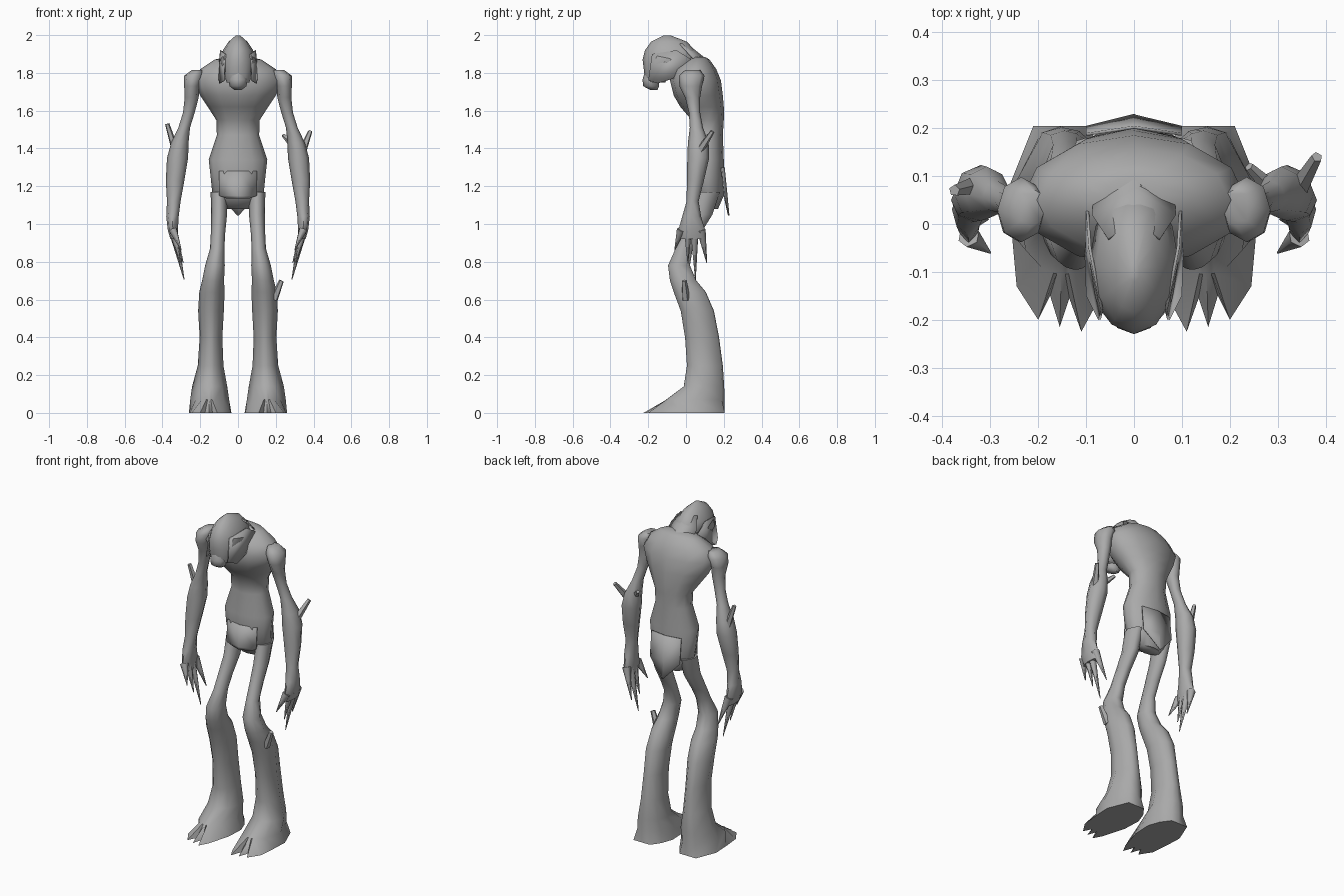
import bpy, bmesh, math
from mathutils import Vector

cube = bpy.data.objects.get("Cube")
if cube:
    bpy.data.objects.remove(cube)

skin = bpy.data.materials.new("grey_skin")
skin.use_nodes = True
GREY = (0.4, 0.4, 0.4, 1)
skin.diffuse_color = GREY
skin.node_tree.nodes["Principled BSDF"].inputs["Base Color"].default_value = GREY


def finish(name, bm, mirror=False, thickness=0, angle=60):
    bmesh.ops.recalc_face_normals(bm, faces=bm.faces)
    mesh = bpy.data.meshes.new(name)
    bm.to_mesh(mesh)
    bm.free()
    mesh.materials.append(skin)
    ob = bpy.data.objects.new(name, mesh)
    bpy.context.collection.objects.link(ob)
    if thickness:
        ob.modifiers.new("thickness", 'SOLIDIFY').thickness = thickness
    if mirror:
        ob.modifiers.new("mirror", 'MIRROR')
    bpy.ops.object.select_all(action='DESELECT')
    ob.select_set(True)
    bpy.context.view_layer.objects.active = ob
    bpy.ops.object.shade_smooth_by_angle(angle=math.radians(angle))
    return ob


def even(n):
    return [2 * math.pi * k / n for k in range(n)]


def ring(x, y, z, rx, ry, angles):
    return [(x + rx * math.cos(a), y + ry * math.sin(a), z) for a in angles]


def loft(rings):
    """Skin a stack of point rings and cap both ends."""
    bm = bmesh.new()
    rows = [[bm.verts.new(p) for p in r] for r in rings]
    n = len(rows[0])
    for a, b in zip(rows, rows[1:]):
        for k in range(n):
            bm.faces.new((a[k], a[(k + 1) % n], b[(k + 1) % n], b[k]))
    bm.faces.new(rows[0])
    bm.faces.new(rows[-1])
    return bm


def spike(name, start, end, r0, r1, mirror=False, sides=5):
    a, b = Vector(start), Vector(end)
    bm = bmesh.new()
    bmesh.ops.create_cone(bm, cap_ends=True, segments=sides, radius1=r0,
                          radius2=r1, depth=(b - a).length)
    rot = (b - a).to_track_quat('Z', 'Y')
    for v in bm.verts:
        v.co = rot @ v.co + (a + b) / 2
    return finish(name, bm, mirror)


def plate(name, left_half):
    """Symmetric thin flap from a list of left-side points, top to bottom."""
    bm = bmesh.new()
    rows = [[bm.verts.new((s * x, y + (0.0 if s else dy), z)) for s in (-1, 0, 1)]
            for x, y, z, dy in left_half]
    for a, b in zip(rows, rows[1:]):
        for k in range(2):
            bm.faces.new((a[k], a[k + 1], b[k + 1], b[k]))
    return bm


# Torso: y centre, height, half width, half depth
torso = [(.13, 1.08, .07, .04), (.12, 1.15, .135, .08), (.11, 1.25, .145, .09),
         (.11, 1.34, .155, .09), (.115, 1.47, .112, .08), (.115, 1.55, .115, .085),
         (.085, 1.62, .16, .115), (.065, 1.68, .2, .13), (.05, 1.76, .235, .135),
         (.05, 1.82, .2, .11), (.06, 1.87, .125, .065), (.06, 1.885, .06, .04)]
finish("torso", loft([ring(0, y, z, a, b, even(12)) for y, z, a, b in torso]))

# Arms: x, y, z, half width, half depth
arm = [(.215, .035, 1.815, .03, .04), (.235, .03, 1.785, .05, .068),
       (.245, .025, 1.73, .04, .06), (.245, .035, 1.67, .037, .04),
       (.26, .045, 1.59, .031, .03), (.285, .055, 1.51, .031, .035),
       (.308, .065, 1.43, .046, .055), (.32, .065, 1.35, .056, .058),
       (.333, .05, 1.23, .049, .045), (.34, .035, 1.12, .036, .032),
       (.347, .03, 1.04, .033, .05), (.345, .03, .97, .027, .07),
       (.34, .035, .92, .018, .062)]
finish("arm", loft([ring(x, y, z, a, b, even(8)) for x, y, z, a, b in arm]), True)

# Fingers and thumb
for name, y, tip in (("thumb", -.025, (.3, -.06, .86)), ("index_finger", .01, (.305, .01, .79)),
                     ("middle_finger", .045, (.285, .05, .705)), ("little_finger", .08, (.29, .11, .795))):
    spike(name, (.345, y, .97), tip, .024, .002, True, 6)

# Arm and knee spikes
spike("right_elbow_spike", (-.335, .08, 1.4), (-.375, .07, 1.53), .02, .012)
spike("left_elbow_spike", (.335, .06, 1.37), (.382, .14, 1.49), .024, .012)
spike("left_inner_spike", (.29, .07, 1.42), (.24, .12, 1.47), .02, .01)
spike("left_knee_spike", (.19, .0, .6), (.23, -.01, .7), .022, .014)

# Legs: the sole outline sets the side directions of every ring above it
sole = [(.255, -.02), (.26, .08), (.21, .205), (.15, .205), (.1, .205), (.06, .15),
        (.035, .08), (.04, -.03), (.08, -.17), (.11, -.225), (.135, -.155),
        (.155, -.215), (.175, -.15), (.2, -.2), (.245, -.13)]
dirs = [math.atan2(y - .08, x - .15) for x, y in sole]
leg = [(.1, .12, 1.17, .045, .06), (.1, .085, 1.05, .042, .055), (.106, .03, .95, .038, .048),
       (.11, -.01, .87, .038, .045), (.122, -.037, .78, .052, .058), (.132, -.015, .7, .058, .07),
       (.138, .02, .64, .067, .085), (.143, .06, .54, .068, .088), (.143, .085, .4, .06, .09),
       (.145, .1, .25, .068, .095), (.15, .095, .14, .093, .107), (.15, .05, .07, .103, .155)]
rings = [ring(x, y, z, a, b, dirs) for x, y, z, a, b in leg]
rings.append([(x, y, 0) for x, y in sole])
finish("leg", loft(rings), True)

# Neck and head
spike("neck", (0, .06, 1.81), (0, -.1, 1.85), .085, .07, sides=10)
head = [(-.16, 1.75, .06, .05), (-.15, 1.79, .075, .07), (-.125, 1.83, .085, .1),
        (-.08, 1.87, .093, .15), (-.085, 1.92, .08, .132), (-.09, 1.965, .05, .095),
        (-.1, 1.998, .012, .02)]
finish("head", loft([ring(0, y, z, a, b, even(12)) for y, z, a, b in head]))

# Muzzle with a jutting lip
muzzle = [(-.17, 1.71, .02, .02), (-.185, 1.73, .045, .042), (-.185, 1.765, .05, .045),
          (-.175, 1.8, .04, .045)]
finish("muzzle", loft([ring(0, y, z, a, b, even(8)) for y, z, a, b in muzzle]))

# Hood: pointed back drape and cheek flaps
finish("hood_back", plate("hood_back", [(.055, -.03, 1.955, .035), (.088, .02, 1.9, .055),
                                      (.085, .05, 1.865, .068), (.045, .105, 1.85, .03)]), thickness=.006)
bm = bmesh.new()
flap = [(.07, -.18, 1.9), (.095, -.05, 1.92), (.1, .03, 1.87), (.103, -.07, 1.77), (.1, -.15, 1.745),
        (.075, -.2, 1.76)]
bm.faces.new([bm.verts.new(p) for p in flap])
finish("cheek_flap", bm, True, .006)

# Loincloth
finish("front_cloth", plate("front_cloth", [(.1, .04, 1.28, -.025), (.1, .03, 1.15, -.025),
                                          (.06, .025, 1.135, -.02)]), thickness=.006)
finish("back_cloth", plate("back_cloth", [(.1, .19, 1.3, .015), (.1, .205, 1.15, .015),
                                        (.004, .228, 1.045, .002)]), thickness=.006)
